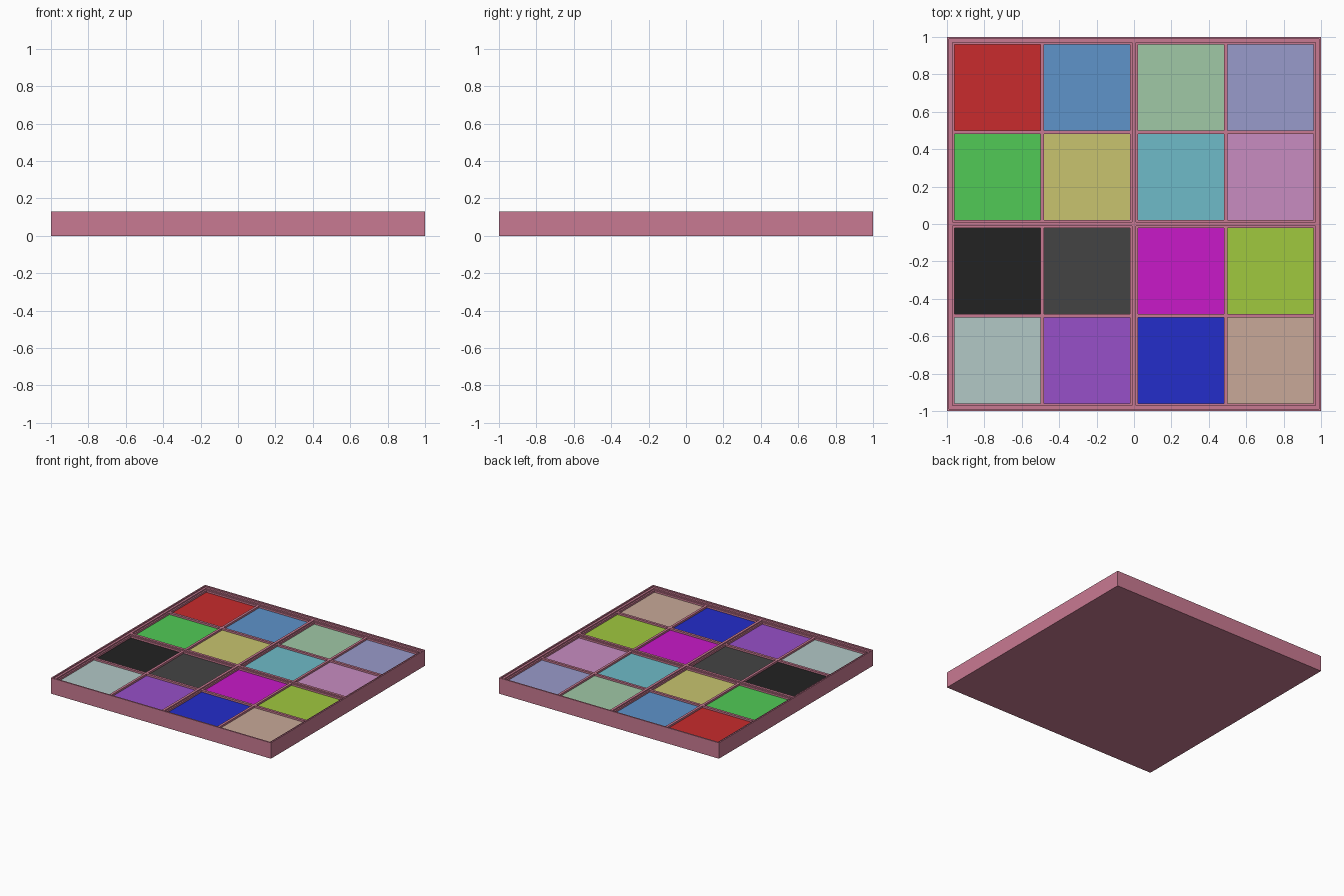
import bpy, bmesh
from mathutils import Matrix

if "Cube" in bpy.data.objects:
    bpy.data.objects.remove(bpy.data.objects["Cube"])

TOP = 0.13          # outer lip height
LEDGE = 0.12        # inner ledge and central cross
DIVIDER = 0.11      # thin dividers inside each quadrant
TILE_TOP = 0.095
POCKET = 0.085
CENTRES = (-0.73, -0.251, 0.251, 0.73)
TILE = 0.459


def srgb(code):
    def lin(c):
        return c / 12.92 if c <= 0.04045 else ((c + 0.055) / 1.055) ** 2.4
    return [lin(int(code[i:i + 2], 16) / 255) for i in (0, 2, 4)] + [1.0]


def boxes(name, centres, size, z0, z1, colour=None):
    """One object made of equal square boxes spanning z0 to z1."""
    bm = bmesh.new()
    for x, y in centres:
        m = Matrix.Translation((x, y, (z0 + z1) / 2)) @ Matrix.Diagonal((size, size, z1 - z0, 1))
        bmesh.ops.create_cube(bm, size=1, matrix=m)
    mesh = bpy.data.meshes.new(name)
    bm.to_mesh(mesh)
    bm.free()
    obj = bpy.data.objects.new(name, mesh)
    bpy.context.collection.objects.link(obj)
    if colour:
        mat = bpy.data.materials.new(name + "_colour")
        mat.diffuse_color = srgb(colour)
        mat.use_nodes = True
        mat.node_tree.nodes["Principled BSDF"].inputs["Base Color"].default_value = mat.diffuse_color
        mesh.materials.append(mat)
    return obj


def carve(target, cutter):
    cutter.hide_render = True
    mod = target.modifiers.new("carve", 'BOOLEAN')
    mod.operation = 'DIFFERENCE'
    mod.solver = 'EXACT'
    mod.object = cutter
    bpy.context.view_layer.objects.active = target
    bpy.ops.object.modifier_apply(modifier=mod.name)
    bpy.data.objects.remove(cutter)


# Tray: solid slab carved in three steps
tray = boxes("tray", [(0, 0)], 2.0, 0, TOP, "C97A92")
carve(tray, boxes("lip_cutter", [(0, 0)], 1.978, LEDGE, 0.3))
carve(tray, boxes("quadrant_cutter",
                  [(x, y) for x in (-0.491, 0.491) for y in (-0.491, 0.491)],
                  0.961, DIVIDER, 0.3))
carve(tray, boxes("pocket_cutter",
                  [(x, y) for x in CENTRES for y in CENTRES], TILE, POCKET, 0.3))

# Coloured tiles, rows from back to front
colours = [
    ("C82B2D", "5E93CA", "A0C8A6", "999BCB"),
    ("51CA56", "C8C46E", "6FBBC8", "C88CC1"),
    ("222222", "444444", "C819C8", "A0C83E"),
    ("B2C8C6", "9750C8", "242DCA", "C8A998"),
]
for r, row in enumerate(colours):
    for c, code in enumerate(row):
        boxes(f"tile_row{r + 1}_column{c + 1}", [(CENTRES[c], CENTRES[3 - r])],
              TILE, POCKET, TILE_TOP, code)
